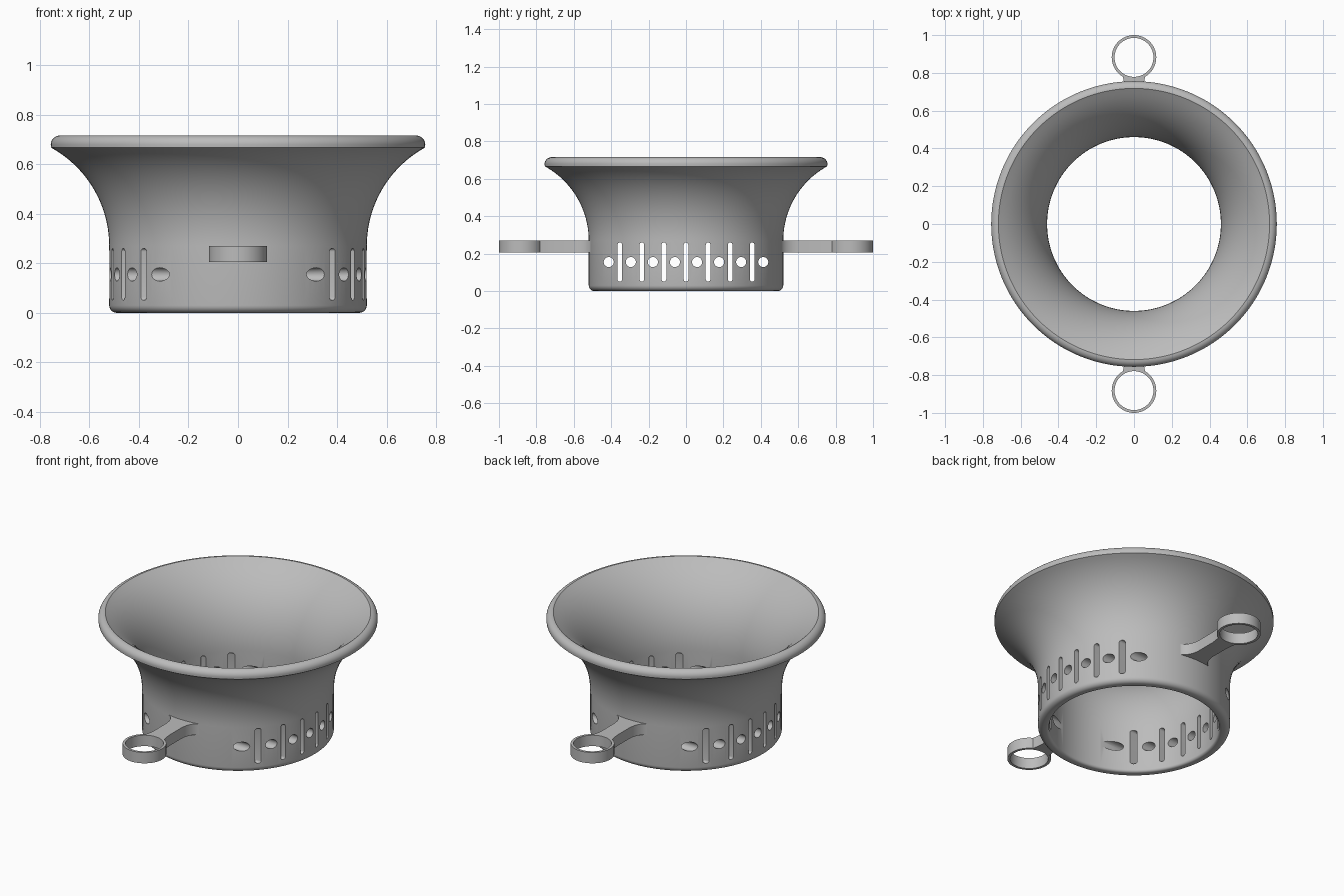
import bpy, bmesh
from math import sin, cos, pi, radians, asin

old = bpy.data.objects.get("Cube")
if old:
    bpy.data.objects.remove(old)

grey = bpy.data.materials.new("plain grey")
grey.use_nodes = True
colour = (0.5, 0.5, 0.5, 1)
grey.diffuse_color = colour
grey.node_tree.nodes["Principled BSDF"].inputs["Base Color"].default_value = colour


def make_object(name, bm):
    bmesh.ops.recalc_face_normals(bm, faces=bm.faces)
    mesh = bpy.data.meshes.new(name)
    bm.to_mesh(mesh)
    bm.free()
    mesh.materials.append(grey)
    obj = bpy.data.objects.new(name, mesh)
    bpy.context.collection.objects.link(obj)
    return obj


def activate(obj):
    bpy.ops.object.select_all(action="DESELECT")
    obj.select_set(True)
    bpy.context.view_layer.objects.active = obj


def smooth(obj):
    activate(obj)
    bpy.ops.object.shade_smooth_by_angle(angle=radians(30))


def arc(cx, cy, rx, ry, start, end, steps):
    """Points on an ellipse, angles in radians."""
    angles = [start + (end - start) * i / steps for i in range(steps + 1)]
    return [(cx + rx * cos(a), cy + ry * sin(a)) for a in angles]


def lathe(name, profile, segments, y=0):
    """Turn a closed (radius, z) profile around a vertical axis."""
    bm = bmesh.new()
    verts = [bm.verts.new((r, 0, z)) for r, z in profile]
    edges = [bm.edges.new((v, verts[i - 1])) for i, v in enumerate(verts)]
    bmesh.ops.spin(bm, geom=verts + edges, cent=(0, 0, 0), axis=(0, 0, 1),
                   angle=2 * pi, steps=segments)
    bmesh.ops.remove_doubles(bm, verts=bm.verts, dist=1e-5)
    bmesh.ops.translate(bm, verts=bm.verts, vec=(0, y, 0))
    return make_object(name, bm)


def prism(bm, points, vec):
    """Extrude a closed outline along a vector."""
    face = bm.faces.new([bm.verts.new(p) for p in points])
    new = bmesh.ops.extrude_face_region(bm, geom=[face])["geom"]
    bmesh.ops.translate(bm, vec=vec,
                        verts=[v for v in new if isinstance(v, bmesh.types.BMVert)])


# Funnel body: rounded foot, straight collar, flared bell with a rounded rim
FLARE_X, FLARE_Z = 0.973, 0.27
R_OUT, R_IN = 0.453, 0.513
profile = arc(0.475, 0.015, 0.015, 0.015, pi, 1.5 * pi, 4)
profile += arc(0.49, 0.03, 0.03, 0.03, -pi / 2, 0, 6)
profile += arc(FLARE_X, FLARE_Z, R_OUT, R_OUT, pi, pi - asin(0.397 / R_OUT), 20)
profile += arc(0.718, 0.68, 0.038, 0.036, 0, pi / 2, 7)
profile += arc(FLARE_X, FLARE_Z, R_IN, R_IN, pi - asin(0.445 / R_IN), pi, 20)[1:]
body = lathe("funnel_body", profile, 128)

# Cutters: alternating round holes and tall slots running across the collar
bm = bmesh.new()
PITCH = 0.118
for i in range(-7, 8):
    y = i * PITCH / 2
    if i % 2:
        outline = arc(y, 0.155, 0.027, 0.027, 0, 2 * pi, 24)[:-1]
    else:
        outline = arc(y, 0.247, 0.0125, 0.0125, 0, pi, 8)
        outline += arc(y, 0.063, 0.0125, 0.0125, pi, 2 * pi, 8)
    prism(bm, [(-0.8, p, z) for p, z in outline], (1.6, 0, 0))
cutter = make_object("vent_cutter", bm)
cutter.hide_render = True

activate(body)
cut = body.modifiers.new("vents", "BOOLEAN")
cut.object = cutter
cut.operation = "DIFFERENCE"
cut.solver = "EXACT"
bpy.ops.object.modifier_apply(modifier=cut.name)
bpy.data.objects.remove(cutter)
smooth(body)

# Side lugs: a flared arm and a ring at the front and back
LOW, HIGH = 0.205, 0.27
for side, label in ((-1, "front"), (1, "back")):
    half = [(0.12, 0.485)]
    half += arc(0.12, 0.61, 0.07, 0.105, 1.5 * pi, pi, 8)
    half += [(0.05, 0.72), (0.053, 0.75), (0.06, 0.785)]
    outline = half + [(0, 0.77)] + [(-x, y) for x, y in reversed(half)]
    bm = bmesh.new()
    prism(bm, [(x, side * y, LOW) for x, y in outline], (0, 0, HIGH - LOW))
    smooth(make_object(label + "_arm", bm))

    section = [(0.103, LOW), (0.118, LOW), (0.118, HIGH), (0.103, HIGH)]
    smooth(lathe(label + "_ring", section, 64, side * 0.882))
